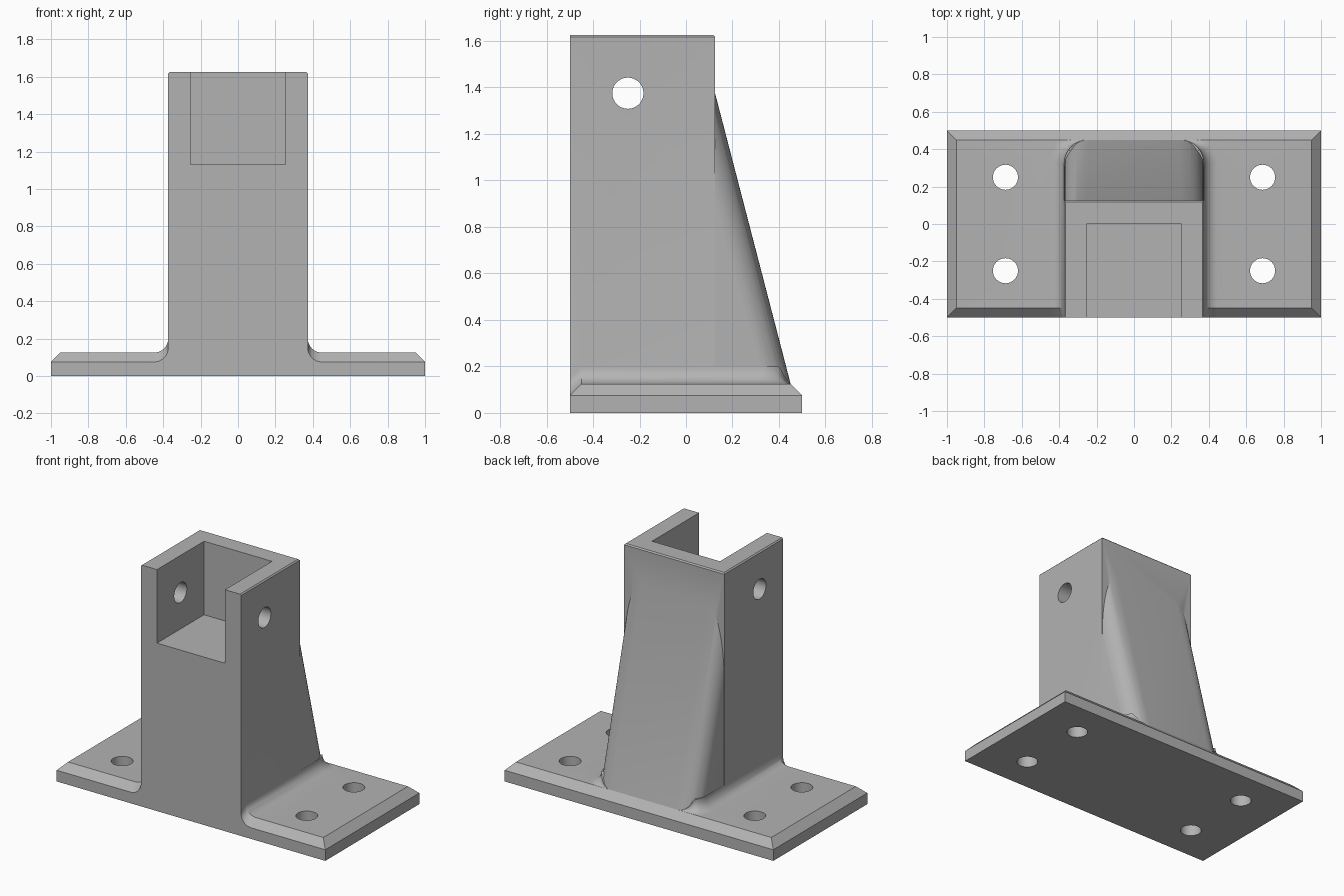
import bpy, bmesh
from math import pi, sin, cos, radians

cube = bpy.data.objects.get("Cube")
if cube:
    bpy.data.objects.remove(cube, do_unlink=True)

GREY = (0.45, 0.45, 0.45, 1)
metal = bpy.data.materials.new("plain_grey")
metal.use_nodes = True
metal.diffuse_color = GREY
metal.node_tree.nodes["Principled BSDF"].inputs["Base Color"].default_value = GREY

HALF_W, PLATE_T, CHAMFER = 0.373, 0.125, 0.05
CORNER, FILLET = 0.125, 0.075


def loft(name, rings):
    """Closed solid through matching rings of points."""
    bm = bmesh.new()
    loops = [[bm.verts.new(p) for p in ring] for ring in rings]
    n = len(loops[0])
    for a, b in zip(loops, loops[1:]):
        for i in range(n):
            j = (i + 1) % n
            bm.faces.new((a[i], a[j], b[j], b[i]))
    bm.faces.new(loops[0])
    bm.faces.new(loops[-1])
    bmesh.ops.recalc_face_normals(bm, faces=bm.faces)
    mesh = bpy.data.meshes.new(name)
    bm.to_mesh(mesh)
    bm.free()
    mesh.materials.append(metal)
    obj = bpy.data.objects.new(name, mesh)
    bpy.context.collection.objects.link(obj)
    return obj


def rect(x, y0, y1, z):
    return [(-x, y0, z), (x, y0, z), (x, y1, z), (-x, y1, z)]


def cylinder(name, radius, depth, location, rotation=(0, 0, 0)):
    bpy.ops.mesh.primitive_cylinder_add(vertices=48, radius=radius, depth=depth,
                                        location=location, rotation=rotation)
    obj = bpy.context.object
    obj.name = name
    obj.data.materials.append(metal)
    return obj


def combine(target, tool, operation):
    mod = target.modifiers.new(operation.title(), "BOOLEAN")
    mod.operation, mod.solver, mod.object = operation, "EXACT", tool
    bpy.context.view_layer.objects.active = target
    bpy.ops.object.modifier_apply(modifier=mod.name)
    bpy.data.objects.remove(tool, do_unlink=True)


# Base plate with chamfered upper rim
inset = 0.5 - CHAMFER
bracket = loft("mounting_bracket", [
    rect(1, -0.5, 0.5, 0),
    rect(1, -0.5, 0.5, PLATE_T - CHAMFER),
    rect(1 - CHAMFER, -inset, inset, PLATE_T)])

# Upright column with softened top side edges
soft = 0.008
column = loft("column", [
    rect(HALF_W, -0.5, 0.125, 0),
    rect(HALF_W, -0.5, 0.125, 1.625 - soft),
    rect(HALF_W - soft, -0.5, 0.125 - soft, 1.625)])


# Sloping rear buttress with rounded vertical corners
def buttress_ring(z):
    back = 0.45 - (z - PLATE_T) * 0.26
    cx, cy = HALF_W - 0.001 - CORNER, back - CORNER
    angles = [pi / 2 * i / 10 for i in range(11)]
    right = [(cx + CORNER * cos(a), cy + CORNER * sin(a), z) for a in angles]
    left = [(-x, y, z) for x, y, z in reversed(right)]
    return [(-cx - CORNER, -0.2, z), (cx + CORNER, -0.2, z)] + right + left


buttress = loft("buttress", [buttress_ring(0.1), buttress_ring(1.6)])


# Concave fillets running down each side and fading around the rear corners
def fillet_ring(side, x, y, turn, base, r):
    arc = [pi / 2 * i / 8 for i in range(9)]
    profile = [(r - r * cos(a), base + r - r * sin(a)) for a in arc]
    profile += [(r, base - 0.025), (-0.03, base - 0.025), (-0.03, base + r)]
    return [(side * (x + d * cos(turn)), y + d * sin(turn), z) for d, z in profile]


def fillet(side):
    cx, cy = HALF_W - CORNER, 0.45 - CORNER
    rings = [fillet_ring(side, HALF_W, -0.5, 0, PLATE_T - CHAMFER, FILLET),
             fillet_ring(side, HALF_W, -inset, 0, PLATE_T, FILLET)]
    for step in range(0, 78, 7):
        t = radians(step)
        r = FILLET if step == 0 else min(FILLET, CORNER / sin(t) - CORNER)
        rings.append(fillet_ring(side, cx + CORNER * cos(t), cy + CORNER * sin(t),
                                 t, PLATE_T, r))
    return loft("base_fillet", rings)


for part in (column, buttress, fillet(1), fillet(-1)):
    combine(bracket, part, "UNION")

# Open slot at the top front, cross pin hole and four bolt holes
combine(bracket, loft("slot_cutter", [rect(0.253, -0.7, 0, 1.13),
                                      rect(0.253, -0.7, 0, 1.8)]), "DIFFERENCE")
combine(bracket, cylinder("pin_cutter", 0.067, 1, (0, -0.25, 1.375),
                          (0, pi / 2, 0)), "DIFFERENCE")
for x in (-0.6875, 0.6875):
    for y in (-0.25, 0.25):
        combine(bracket, cylinder("bolt_cutter", 0.067, 0.5, (x, y, 0.1)), "DIFFERENCE")

# One material throughout, smooth curves with crisp edges
bracket.data.materials.clear()
bracket.data.materials.append(metal)
bpy.ops.object.select_all(action="DESELECT")
bracket.select_set(True)
bpy.context.view_layer.objects.active = bracket
bpy.ops.object.shade_smooth_by_angle(angle=radians(30))
